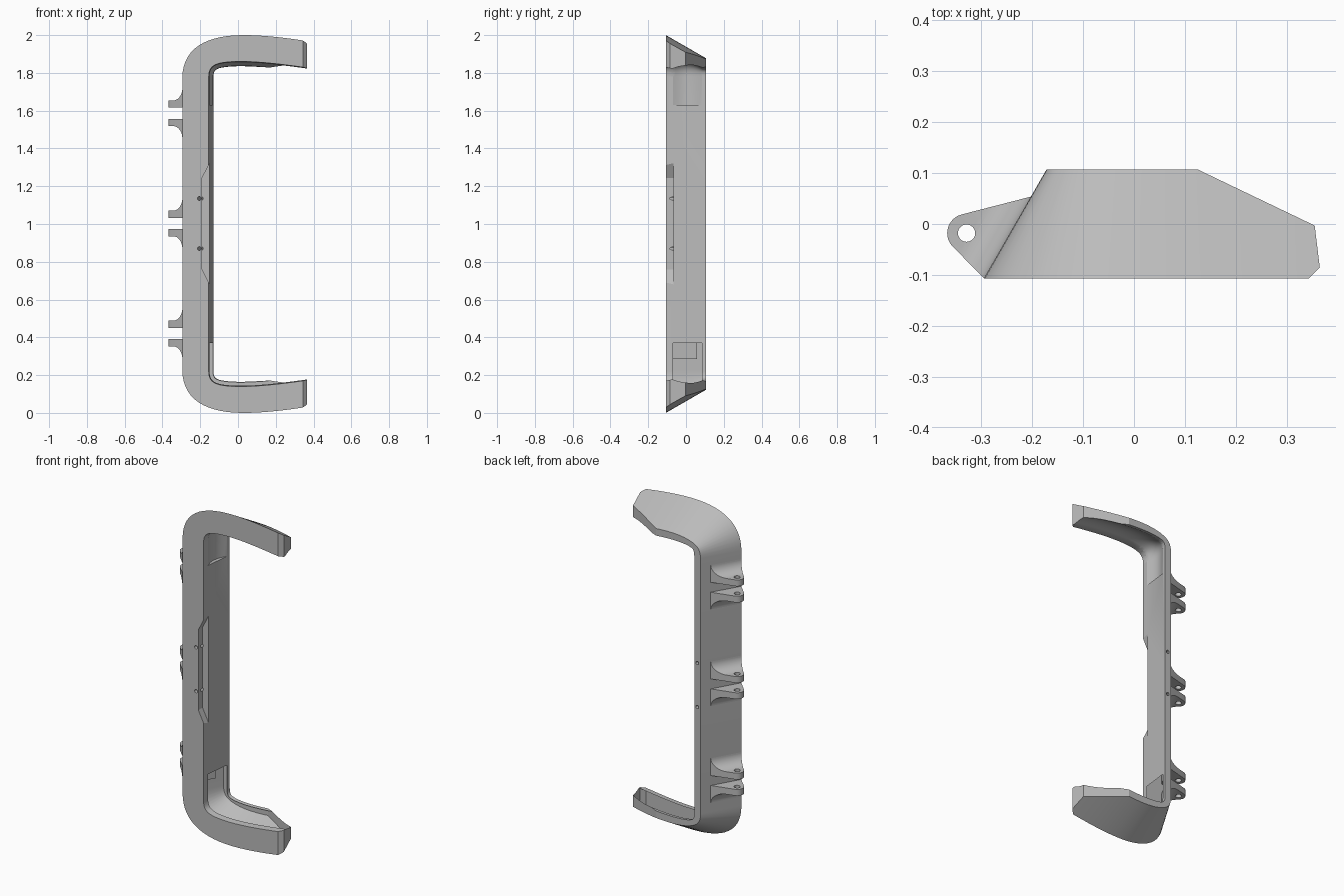
import bpy, bmesh, math
from mathutils import Vector

cube = bpy.data.objects.get("Cube")
if cube:
    bpy.data.objects.remove(cube)

grey = bpy.data.materials.new("plain grey")
grey.use_nodes = True
grey.diffuse_color = (0.5, 0.5, 0.5, 1)
grey.node_tree.nodes["Principled BSDF"].inputs["Base Color"].default_value = (0.5, 0.5, 0.5, 1)

FRONT, BACK = -0.107, 0.107


def loft(name, rings):
    """Solid skinned through closed rings of equal length, capped at both ends."""
    bm = bmesh.new()
    rows = [[bm.verts.new(p) for p in ring] for ring in rings]
    n = len(rows[0])
    for a, b in zip(rows, rows[1:]):
        for i in range(n):
            j = (i + 1) % n
            bm.faces.new((a[i], a[j], b[j], b[i]))
    bm.faces.new(rows[0])
    bm.faces.new(rows[-1][::-1])
    bmesh.ops.recalc_face_normals(bm, faces=bm.faces)
    mesh = bpy.data.meshes.new(name)
    bm.to_mesh(mesh)
    bm.free()
    mesh.materials.append(grey)
    ob = bpy.data.objects.new(name, mesh)
    bpy.context.collection.objects.link(ob)
    return ob


def prism_z(name, plan, z0, z1):
    return loft(name, [[(x, y, z) for x, y in plan] for z in (z0, z1)])


def prism_y(name, outline, y0, y1):
    return loft(name, [[(x, y, z) for x, z in outline] for y in (y0, y1)])


def circle(cx, cy, r, a0=0, a1=360, n=24, closed=True):
    steps = n if closed else n + 1
    angles = [math.radians(a0 + (a1 - a0) * i / n) for i in range(steps)]
    return [(cx + r * math.cos(a), cy + r * math.sin(a)) for a in angles]


def boolean(ob, cutter, operation="DIFFERENCE"):
    cutter.hide_render = True
    mod = ob.modifiers.new("cut", "BOOLEAN")
    mod.operation, mod.object, mod.solver = operation, cutter, "EXACT"
    bpy.context.view_layer.objects.active = ob
    bpy.ops.object.modifier_apply(modifier=mod.name)
    bpy.data.objects.remove(cutter)


def smooth(ob):
    bpy.ops.object.select_all(action="DESELECT")
    ob.select_set(True)
    bpy.context.view_layer.objects.active = ob
    bpy.ops.object.shade_smooth_by_angle(angle=math.radians(25))


def bezier(a, b, c, d, n=14):
    a, b, c, d = map(Vector, (a, b, c, d))
    return [a * (1 - t) ** 3 + b * 3 * t * (1 - t) ** 2 + c * 3 * t * t * (1 - t) + d * t ** 3
            for t in (i / n for i in range(1, n + 1))]


def offset(path, dist):
    """Shift a path in x and z towards the inside of the frame."""
    out = []
    for i, p in enumerate(path):
        t = (path[min(i + 1, len(path) - 1)] - path[max(i - 1, 0)]).normalized()
        out.append(p + Vector((t.y, -t.x)) * dist)
    return out


def flip(path):
    return [Vector((p.x, 2 - p.y)) for p in reversed(path)]


# Upper half paths in x and z: post, rounded corner, gently drooping arm
def half(start, a, b, c, d, e, f, g):
    return [Vector(start), Vector(a)] + bezier(a, b, c, d) + bezier(d, e, f, g)


outer_half = half((-0.295, 1.05), (-0.295, 1.77), (-0.295, 1.93), (-0.17, 2.0), (0.03, 2.0),
                  (0.14, 2.0), (0.27, 1.985), (0.45, 1.955))
inner_half = half((-0.155, 1.05), (-0.155, 1.78), (-0.155, 1.835), (-0.125, 1.85), (-0.06, 1.857),
                  (0.06, 1.87), (0.25, 1.845), (0.45, 1.815))
outer = flip(outer_half) + outer_half
inner = flip(inner_half) + inner_half

# Frame with sloping outer walls
rows = zip(outer, offset(outer, 0.123), offset(inner, 0.025), inner)
frame = loft("frame", [[(p.x, y, p.y) for p, y in zip(row, (FRONT, BACK, BACK, FRONT))] for row in rows])

# Slanted arm tips
boolean(frame, prism_z("tip_cutter", [(-0.6, -0.25), (0.2, -0.25), (0.365, -0.085), (0.355, -0.003),
                                      (-0.1, 0.215), (-0.6, 0.215)], -1, 3), "INTERSECT")

# Shallow arched channels inside both corners and arms
channel_path = [Vector((-0.155, 1.63))] + inner_half[1:]
Y0, Y1, STEPS = -0.07, 0.085, 10
section = [(Y0, 0.036)]
for i in range(STEPS + 1):
    s = i / STEPS
    y = Y0 + (Y1 - Y0) * s
    section.append((y, 0.025 * (y - FRONT) / (BACK - FRONT) - 0.022 * math.sin(math.pi * s)))
section.append((Y1, 0.036))
for path in (channel_path, flip(channel_path)):
    lines = [[(p.x, y, p.y) for p in offset(path, d)] for y, d in section]
    boolean(frame, loft("channel_cutter", list(zip(*lines))))

# Latch notch in the front inner edge
boolean(frame, prism_y("notch_cutter", [(-0.19, 0.76), (-0.19, 1.244), (-0.1, 1.42), (-0.1, 0.58)],
                       -0.2, -0.067))

# Pin holes running from the front face to the back rim
for z in (0.87, 1.135):
    ring = circle(0, z, 0.01, n=16)
    boolean(frame, loft("pin_cutter", [[(x + cx, y, h) for x, h in ring]
                                       for cx, y in ((-0.231, -0.207), (-0.124, 0.207))]))
smooth(frame)

# Hinge lugs: rounded plan with a concave fillet against the sloping wall
along = Vector((0.123, 0.214)).normalized()
normal = Vector((-along.y, along.x))
corner = Vector((-0.295, FRONT))
plan = [(-0.285, -0.106), (-0.19, 0.057)] + circle(-0.329, -0.018, 0.038, 105, 225, 16, False) + [(-0.295, -0.106)]
fillet = circle(0.066, 0.104, 0.066, 180, 270, 12, False)
side = [(-0.05, -0.05), (-0.05, 0.104)] + fillet + [(0.2, 0.038), (0.2, -0.05)]


def lug(name, z, up):
    ob = prism_z(name, plan, z, z + up * 0.12)
    rings = []
    for s in (-0.2, 0.4):
        base = corner + along * s
        rings.append([(*(base + normal * d), z + up * h) for d, h in side])
    boolean(ob, loft("fillet_cutter", rings), "INTERSECT")
    boolean(ob, prism_z("eye_cutter", circle(-0.329, -0.018, 0.017), z - 0.2, z + 0.2))
    smooth(ob)


for place, z in (("lower", 0.42), ("middle", 1.003), ("upper", 1.586)):
    lug(place + "_hinge_lug_top", z + 0.03, 1)
    lug(place + "_hinge_lug_bottom", z - 0.03, -1)
